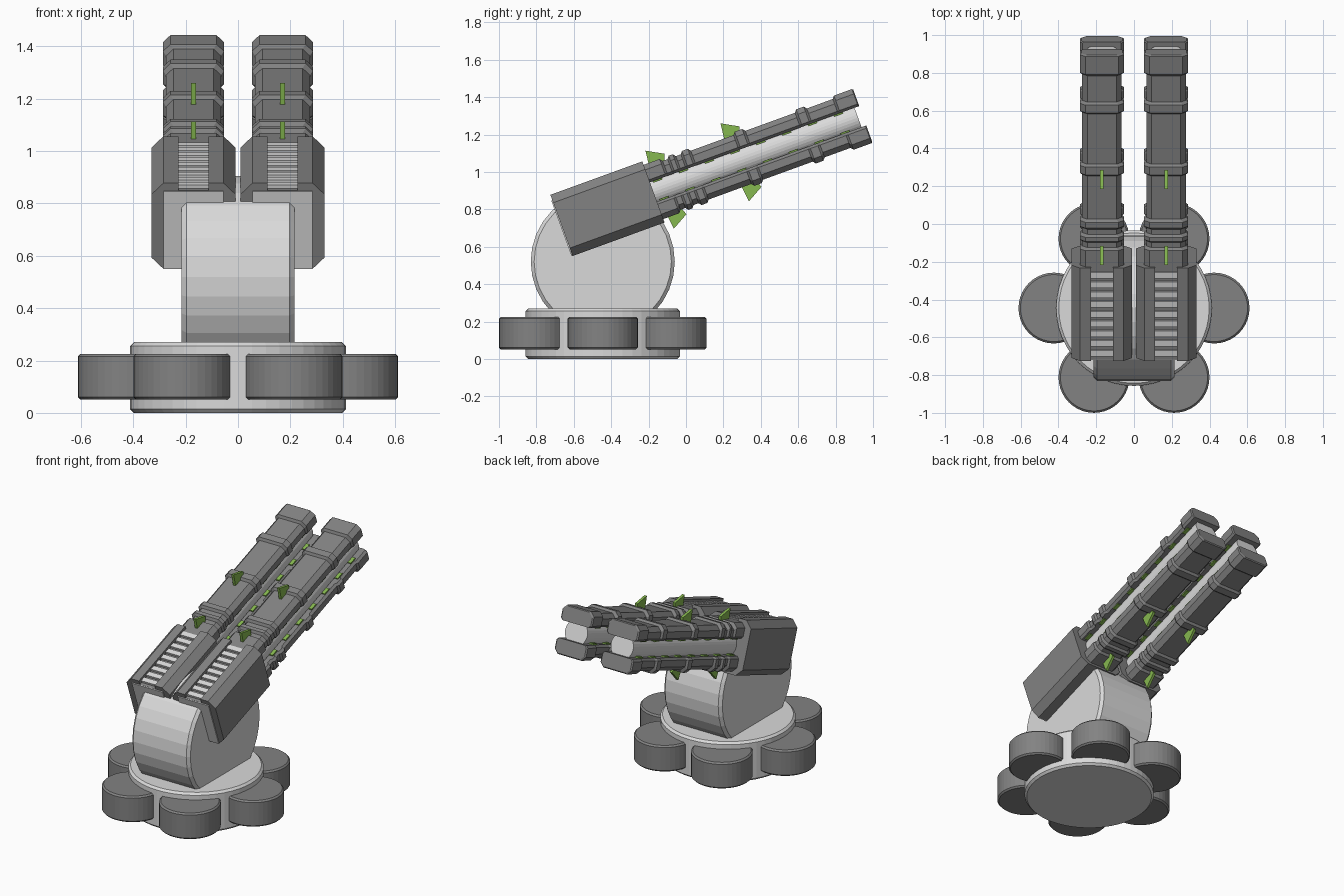
import bpy, bmesh, math
from mathutils import Matrix, Vector

if "Cube" in bpy.data.objects:
    bpy.data.objects.remove(bpy.data.objects["Cube"])


def material(name, rgb):
    m = bpy.data.materials.new(name)
    m.diffuse_color = (*rgb, 1)
    m.use_nodes = True
    m.node_tree.nodes["Principled BSDF"].inputs["Base Color"].default_value = m.diffuse_color
    return m


LIGHT = material("light_grey", (0.70, 0.70, 0.70))
DARK = material("dark_grey", (0.225, 0.225, 0.225))
GREEN = material("green", (0.24, 0.48, 0.08))

BASE_Y = -0.445
# Gun frame: local y runs along the barrels, local z across them
GUN = Matrix.Translation((0, -0.6655, 0.714)) @ Matrix.Rotation(math.radians(20), 4, 'X')


def finish(name, bm, mat, matrix=None, bevel=0):
    bmesh.ops.recalc_face_normals(bm, faces=bm.faces)
    me = bpy.data.meshes.new(name)
    bm.to_mesh(me)
    bm.free()
    me.materials.append(mat)
    ob = bpy.data.objects.new(name, me)
    bpy.context.collection.objects.link(ob)
    if matrix:
        ob.matrix_world = matrix
    if bevel:
        b = ob.modifiers.new("edge", 'BEVEL')
        b.width, b.segments = bevel, 1
        b.limit_method, b.angle_limit = 'ANGLE', math.radians(50)
    return ob


def cylinder(name, r, depth, mat, matrix, sides=32, bevel=0):
    bm = bmesh.new()
    bmesh.ops.create_cone(bm, cap_ends=True, segments=sides, radius1=r, radius2=r, depth=depth)
    return finish(name, bm, mat, matrix, bevel)


def loft(name, sections, mat, matrix=GUN):
    """Skin equal-length loops of points and cap both ends."""
    bm = bmesh.new()
    loops = [[bm.verts.new(p) for p in s] for s in sections]
    n = len(loops[0])
    for a, b in zip(loops, loops[1:]):
        for i in range(n):
            j = (i + 1) % n
            bm.faces.new((a[i], a[j], b[j], b[i]))
    bm.faces.new(loops[0])
    bm.faces.new(loops[-1])
    return finish(name, bm, mat, matrix)


def box(name, lo, hi, mat):
    bm = bmesh.new()
    size = Vector(hi) - Vector(lo)
    mid = (Vector(hi) + Vector(lo)) / 2
    bmesh.ops.create_cube(bm, size=1, matrix=Matrix.Translation(mid) @ Matrix.Diagonal((*size, 1)))
    return finish(name, bm, mat, GUN)


# Base disc with six round feet
cylinder("base_disc", 0.412, 0.27, LIGHT, Matrix.Translation((0, BASE_Y, 0.135)), 48, 0.014)
for k in range(6):
    a = k * math.pi / 3
    pos = (0.424 * math.cos(a), BASE_Y + 0.424 * math.sin(a), 0.138)
    cylinder(f"foot_{k + 1}", 0.1875, 0.175, DARK, Matrix.Translation(pos), 40, 0.01)

# Pivot drum lying across the base
cylinder("pivot_drum", 0.385, 0.43, LIGHT,
         Matrix.Translation((0, BASE_Y, 0.52)) @ Matrix.Rotation(math.pi / 2, 4, 'Y'), 32, 0.018)

# Rail outline along the barrel: plain stretches, raised collars and the muzzle block
THIN, THICK = (0.105, 0.139), (0.116, 0.154)
RAISED = [(0.49, 0.62), (0.66, 0.695), (0.735, 0.78), (1.035, 1.09), (1.385, 1.44), (1.60, 1.714)]
steps = []
for u0, u1 in RAISED:
    if u0 > 0.5:
        steps.append((u0 - 0.006, THIN))
    steps += [(u0 + 0.006, THICK), (u1 - 0.006, THICK)]
    steps.append((u1 + 0.006, THIN) if u1 < 1.7 else (u1, (0.108, 0.148)))


def rail_section(cx, u, half, top, s):
    c, d, low = 0.028, 0.014, 0.055
    pts = [(half, low + d), (half, top - c), (half - c, top), (c - half, top),
           (-half, top - c), (-half, low + d), (d - half, low), (half - d, low)]
    return [(cx + x, u, s * w) for x, w in pts]


def housing_section(cx, u, side=0.16, h=0.174):
    c, g = 0.045, 0.058
    pts = [(side, c - h), (side, h - c), (side - c, h), (g, h), (g, h - 0.03), (-g, h - 0.03),
           (-g, h), (c - side, h), (-side, h - c), (-side, c - h), (c - side, -h), (side - c, -h)]
    return [(cx + x, u, w) for x, w in pts]


for tag, cx in (("right", 0.17), ("left", -0.17)):
    # Breech housing with a slatted channel on top and a pale rear plate
    loft(f"{tag}_housing", [housing_section(cx, 0), housing_section(cx, 0.523)], DARK)
    box(f"{tag}_rear_plate", (cx - 0.115, -0.006, -0.173), (cx + 0.115, 0.002, 0.143), LIGHT)
    for k in range(9):
        u = 0.02 + k * 0.055
        box(f"{tag}_slat_{k + 1}", (cx - 0.058, u, 0.14), (cx + 0.058, u + 0.034, 0.159), LIGHT)

    # Pale barrel core
    cylinder(f"{tag}_barrel_core", 0.082, 1.20, LIGHT,
             GUN @ Matrix.Translation((cx, 1.087, 0)) @ Matrix.Rotation(math.pi / 2, 4, 'X'), 32)

    # Upper and lower rails with fins and marker lights
    for level, s in (("upper", 1), ("lower", -1)):
        loft(f"{tag}_{level}_rail", [rail_section(cx, u, *hw, s) for u, hw in steps], DARK)
        for k, u0 in enumerate((0.548, 0.975)):
            fin = [(0, 0.13), (0.01, 0.222), (0.1, 0.172), (0.085, 0.13)]
            loft(f"{tag}_{level}_fin_{k + 1}",
                 [[(cx + dx, u0 + u, s * w) for u, w in fin] for dx in (-0.009, 0.009)], GREEN)
        for k in range(8):
            u = 0.54 + k * 0.147
            z = sorted((s * 0.047, s * 0.057))
            box(f"{tag}_{level}_marker_{k + 1}", (cx - 0.09, u, z[0]), (cx + 0.09, u + 0.05, z[1]), GREEN)
